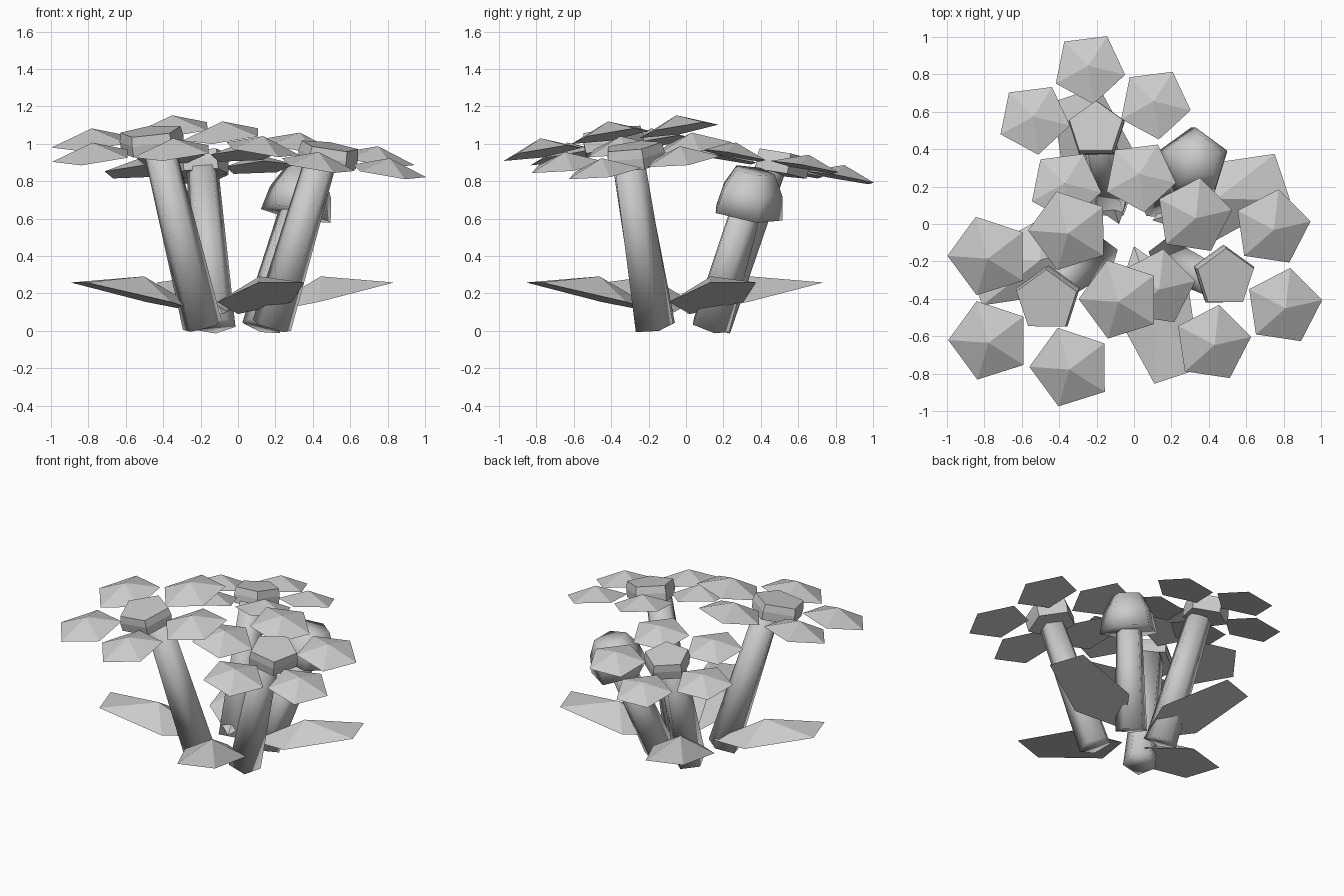
import bpy
from math import sin, cos, pi, radians
from mathutils import Vector, Matrix

if "Cube" in bpy.data.objects:
    bpy.data.objects.remove(bpy.data.objects["Cube"])

UP = Vector((0, 0, 1))


def frame(pos, axis):
    """Matrix that moves the origin to pos and leans z along axis."""
    q = UP.rotation_difference(Vector(axis).normalized())
    return Matrix.Translation(pos) @ q.to_matrix().to_4x4()


def make(name, verts, faces, smooth=False):
    mesh = bpy.data.meshes.new(name)
    mesh.from_pydata([tuple(v) for v in verts], [], faces)
    mesh.polygons.foreach_set("use_smooth", [smooth] * len(faces))
    obj = bpy.data.objects.new(name, mesh)
    bpy.context.collection.objects.link(obj)
    return obj


def loft(name, mat, profile, smooth):
    """Five-sided turned solid from (radius, height) pairs, capped at both ends."""
    n = 5
    verts = [mat @ Vector((r * cos(pi / 2 + 2 * pi * i / n), r * sin(pi / 2 + 2 * pi * i / n), z))
             for r, z in profile for i in range(n)]
    faces = [tuple(reversed(range(n))), tuple(range(len(verts) - n, len(verts)))]
    for k in range(len(profile) - 1):
        for i in range(n):
            j = (i + 1) % n
            faces.append((k * n + i, k * n + j, k * n + n + j, k * n + n + i))
    return make(name, verts, faces, smooth)


def blade(name, mat, length, width, height, apex):
    """Pentagonal pyramid lying along +x, one corner of its base at the origin."""
    verts = []
    for i in range(5):
        a = pi + 2 * pi * i / 5
        verts.append((length * (1 + cos(a)) / 1.809, width * sin(a) / 1.902, 0))
    verts.append((length * apex, 0, height))
    faces = [(4, 3, 2, 1, 0)] + [(i, (i + 1) % 5, 5) for i in range(5)]
    return make(name, [mat @ Vector(v) for v in verts], faces)


def stem(name, base, top, r0, r1):
    d = Vector(top) - Vector(base)
    loft(name, frame(base, d), [(r0, 0), (r1, d.length)], True)


# Flowers: centre, facing axis, size, first petal angle, stem base, stem top
flowers = [
    ("left", (-0.46, -0.40, 1.00), (-0.11, -0.17, 1), 1.0, 0, (-0.19, -0.17, 0.025), (-0.42, -0.33, 0.97)),
    ("right", (0.48, -0.28, 0.92), (0.155, -0.13, 1), 0.94, 45, (0.18, -0.18, 0.025), (0.44, -0.31, 0.90)),
    ("back", (-0.20, 0.50, 0.88), (-0.06, 0.18, 1), 0.88, 97, (-0.12, 0.13, 0.025), (-0.19, 0.44, 0.86)),
]
for name, pos, axis, s, start, foot, head in flowers:
    m = frame(pos, axis)
    loft(name + "_flower_centre", m, [(0.175 * s, -0.04), (0.18 * s, 0.02), (0.17 * s, 0.07)], False)
    for k in range(5):
        turn = Matrix.Rotation(radians(start + 72 * k), 4, 'Z')
        blade(f"{name}_petal_{k + 1}", m @ turn @ Matrix.Translation((0.165 * s, 0, 0)),
              0.405 * s, 0.425 * s, 0.08 * s, 0.55)
    stem(name + "_stem", foot, head, 0.112, 0.09)

# Closed bud and its stem
stem("bud_stem", (0.125, 0.125, 0.025), (0.31, 0.32, 0.66), 0.11, 0.09)
loft("bud", frame((0.31, 0.32, 0.625), (0.19, 0.17, 0.95)),
     [(0.2, 0), (0.175, 0.13), (0.115, 0.24)], True)

# Four ground leaves rising outward
leaves = [((0.10, 0.02), 18.5, 0.75), ((-0.08, 0.0), 108.5, 0.75),
          ((-0.16, -0.08), 198.5, 0.75), ((0.0, -0.12), 288.5, 0.75)]
for k, ((x, y), angle, length) in enumerate(leaves):
    m = Matrix.Translation((x, y, 0.09)) @ Matrix.Rotation(radians(angle), 4, 'Z') \
        @ Matrix.Rotation(radians(-13), 4, 'Y')
    blade(f"ground_leaf_{k + 1}", m, length, 0.42, 0.115, 0.53)
